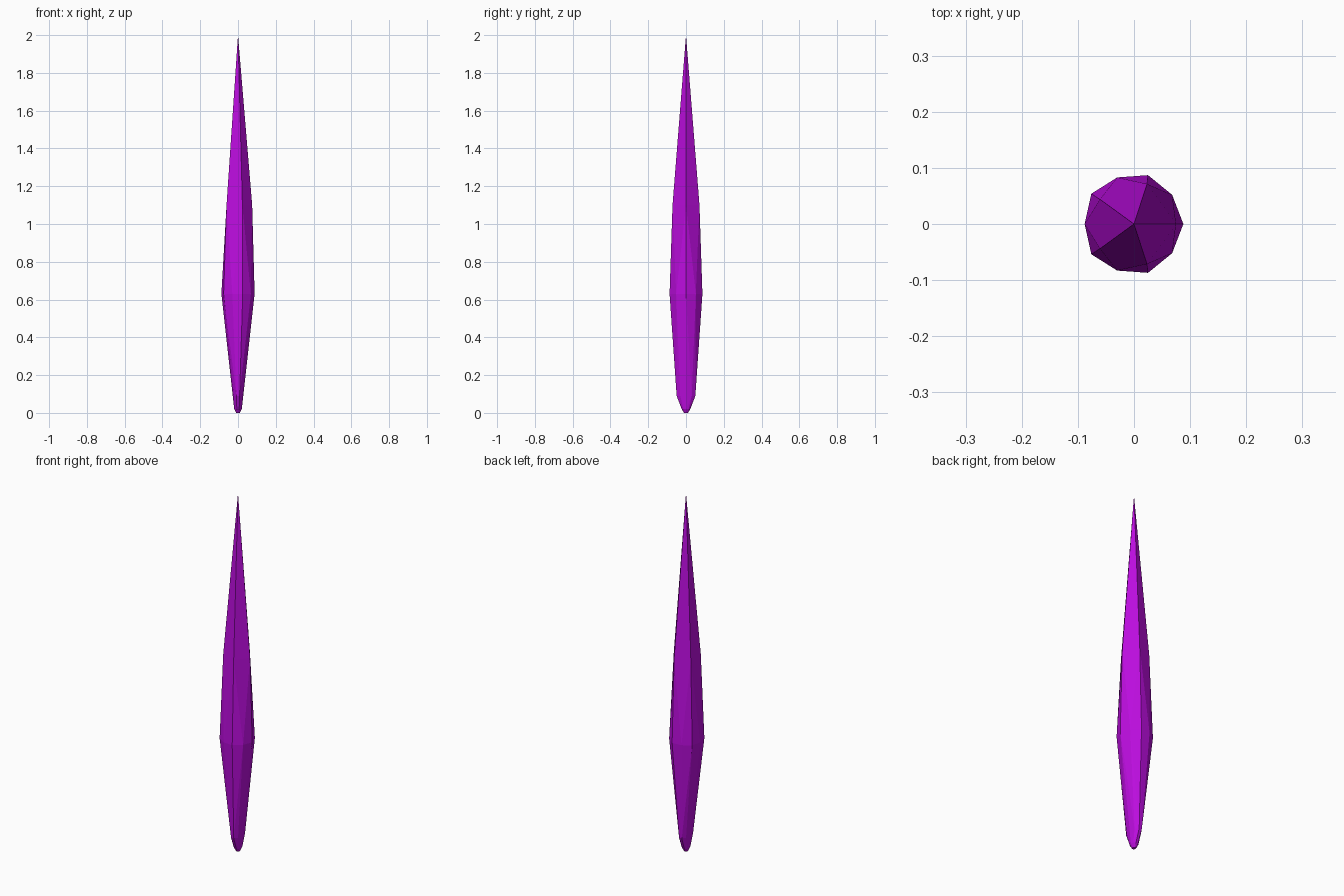
import bpy, bmesh
from math import cos, sin, tau

if "Cube" in bpy.data.objects:
    bpy.data.objects.remove(bpy.data.objects["Cube"])

mat = bpy.data.materials.new("purple")
mat.diffuse_color = (0.5, 0.004, 0.73, 1)
mat.use_nodes = True
mat.node_tree.nodes["Principled BSDF"].inputs["Base Color"].default_value = mat.diffuse_color

bm = bmesh.new()


def ring(z, rx, ry, n):
    for i in range(n):
        a = tau * i / n
        bm.verts.new((rx * cos(a), ry * sin(a), z))


# pointed tip and five-sided upper crystal
bm.verts.new((0, 0, 2))
ring(1.1, 0.075, 0.075, 5)

# ten-sided girdle, mirrored across y
bm.verts.new((0.088, 0, 0.63))
bm.verts.new((-0.088, 0, 0.63))
for x, y in [(0.068, 0.052), (0.025, 0.087), (-0.03, 0.083), (-0.076, 0.054)]:
    for s in (1, -1):
        bm.verts.new((x, s * y, 0.63))

# flattened, rounded lower end
ring(0.09, 0.027, 0.052, 10)
ring(0.02, 0.02, 0.024, 10)
ring(0.0, 0.01, 0.011, 10)

# the shard is convex, so wrap the points
hull = bmesh.ops.convex_hull(bm, input=bm.verts[:])
bmesh.ops.delete(bm, geom=[v for v in bm.verts if not v.link_faces], context='VERTS')
bmesh.ops.dissolve_limit(bm, angle_limit=0.01, verts=bm.verts[:], edges=bm.edges[:])
bmesh.ops.recalc_face_normals(bm, faces=bm.faces[:])

mesh = bpy.data.meshes.new("crystal_shard")
bm.to_mesh(mesh)
bm.free()
mesh.materials.append(mat)
bpy.context.collection.objects.link(bpy.data.objects.new("crystal_shard", mesh))
